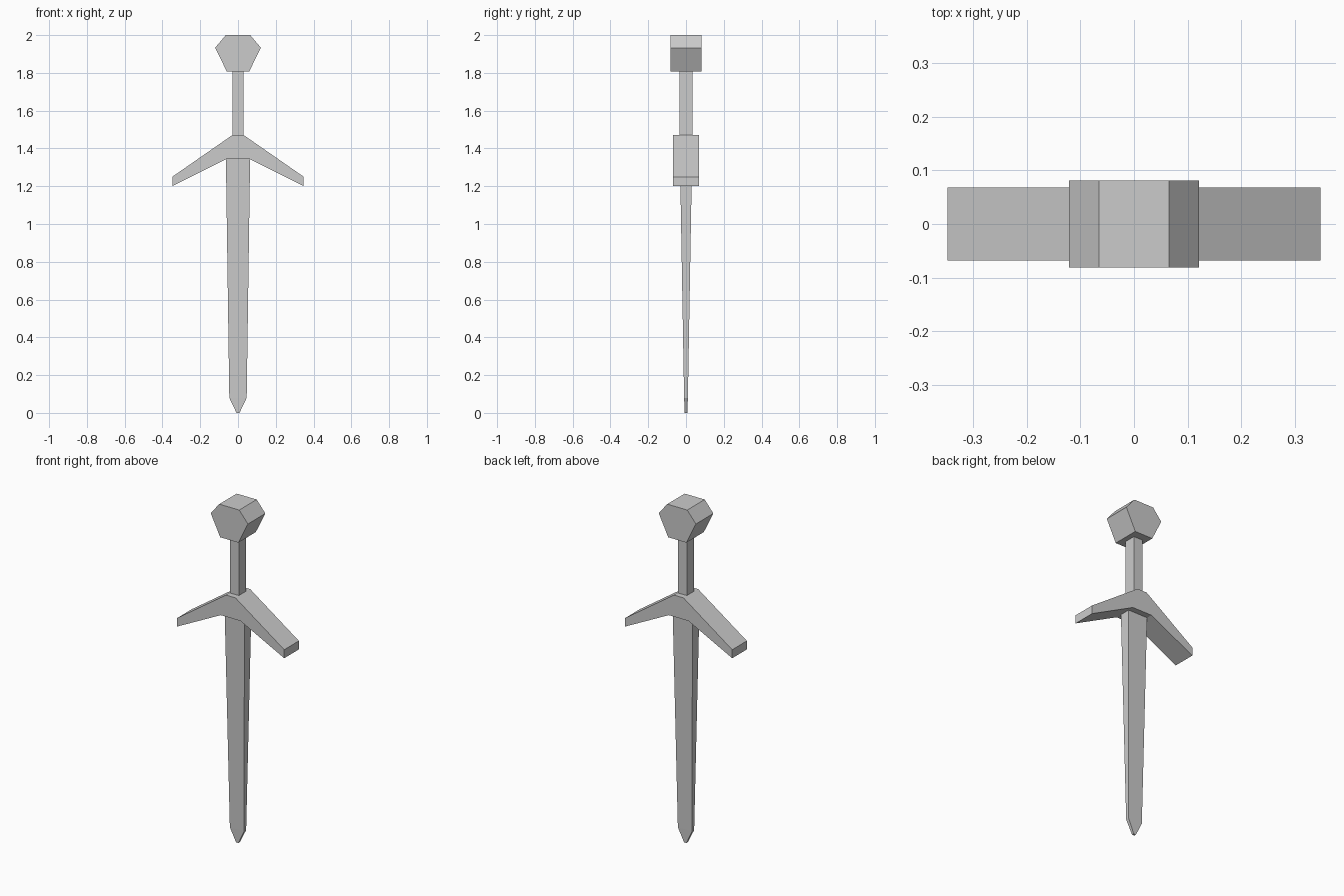
import bpy, bmesh

if "Cube" in bpy.data.objects:
    bpy.data.objects.remove(bpy.data.objects["Cube"])


def make_object(name, bm):
    bmesh.ops.recalc_face_normals(bm, faces=bm.faces[:])
    mesh = bpy.data.meshes.new(name)
    bm.to_mesh(mesh)
    bm.free()
    obj = bpy.data.objects.new(name, mesh)
    bpy.context.collection.objects.link(obj)
    return obj


def extrude_profile(name, half, depth):
    """Mirror a right-hand (x, z) half outline and extrude it along y."""
    outline = half + [(-x, z) for x, z in reversed(half)]
    bm = bmesh.new()
    face = bm.faces.new([bm.verts.new((x, -depth, z)) for x, z in outline])
    ext = bmesh.ops.extrude_face_region(bm, geom=[face])
    moved = [v for v in ext["geom"] if isinstance(v, bmesh.types.BMVert)]
    bmesh.ops.translate(bm, verts=moved, vec=(0, 2 * depth, 0))
    return make_object(name, bm)


def loft_boxes(name, sections):
    """Join rectangular sections given as (z, half width, half depth)."""
    bm = bmesh.new()
    corners = [(-1, -1), (1, -1), (1, 1), (-1, 1)]
    rings = [[bm.verts.new((sx * w, sy * d, z)) for sx, sy in corners]
             for z, w, d in sections]
    for a, b in zip(rings, rings[1:]):
        for i in range(4):
            j = (i + 1) % 4
            bm.faces.new((a[i], a[j], b[j], b[i]))
    bm.faces.new(rings[0])
    bm.faces.new(rings[-1])
    return make_object(name, bm)


# Tapered blade with a short pointed tip
loft_boxes("blade", [(0, 0.008, 0.007), (0.08, 0.046, 0.01), (1.343, 0.064, 0.032)])

# Drooping crossguard
extrude_profile("crossguard", [(0.064, 1.343), (0.348, 1.2), (0.348, 1.25), (0.031, 1.47)], 0.068)

# Square grip
loft_boxes("grip", [(1.47, 0.029, 0.034), (1.807, 0.029, 0.034)])

# Six-sided pommel
extrude_profile("pommel", [(0.059, 1.807), (0.121, 1.933), (0.065, 2.0)], 0.081)
